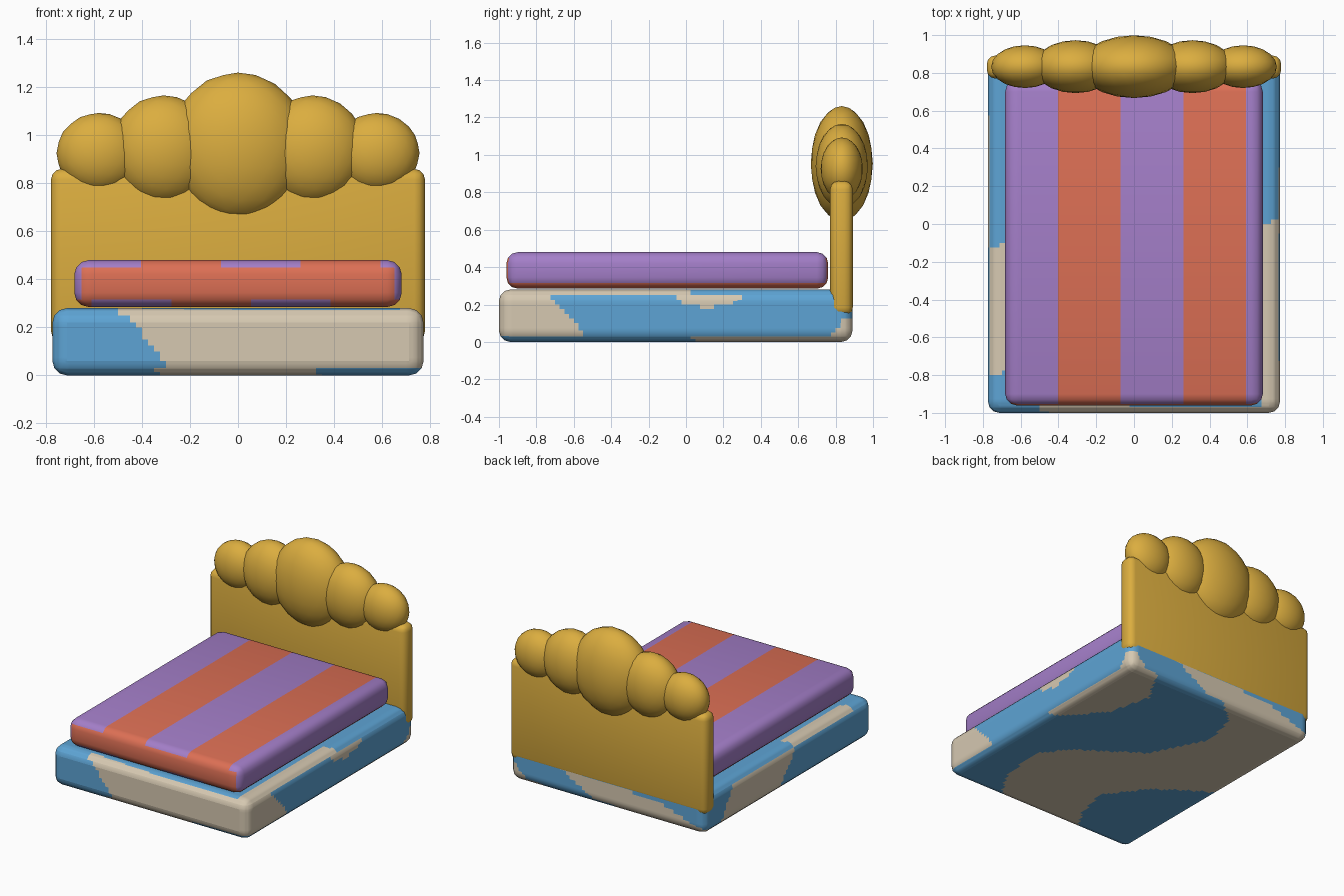
import bpy, bmesh, math
from mathutils import Vector

cube = bpy.data.objects.get("Cube")
if cube:
    bpy.data.objects.remove(cube, do_unlink=True)


def make_material(name, rgb):
    mat = bpy.data.materials.new(name)
    mat.use_nodes = True
    color = (*rgb, 1)
    mat.diffuse_color = color
    bsdf = mat.node_tree.nodes["Principled BSDF"]
    bsdf.inputs["Base Color"].default_value = color
    bsdf.inputs["Roughness"].default_value = 0.7
    return mat


gold = make_material("gold", (0.71, 0.42, 0.05))
blue = make_material("sky blue", (0.11, 0.37, 0.66))
beige = make_material("warm beige", (0.67, 0.58, 0.44))
purple = make_material("soft purple", (0.37, 0.21, 0.58))
coral = make_material("coral red", (0.72, 0.16, 0.09))


def finish(bm, name, materials):
    mesh = bpy.data.meshes.new(name)
    bm.to_mesh(mesh)
    bm.free()
    for mat in materials:
        mesh.materials.append(mat)
    obj = bpy.data.objects.new(name, mesh)
    bpy.context.scene.collection.objects.link(obj)
    bpy.ops.object.select_all(action="DESELECT")
    obj.select_set(True)
    bpy.context.view_layer.objects.active = obj
    bpy.ops.object.shade_smooth_by_angle(angle=math.radians(40))
    return obj


def rounded_box(low, high, radius):
    low, high = Vector(low), Vector(high)
    bm = bmesh.new()
    bmesh.ops.create_cube(bm, size=1)
    for v in bm.verts:
        v.co = (low + high) / 2 + v.co * (high - low)
    bmesh.ops.bevel(bm, geom=bm.edges[:], offset=radius, segments=3,
                    profile=0.5, affect="EDGES")
    return bm


def cut(bm, axis, positions):
    normal = Vector((0, 0, 0))
    normal[axis] = 1
    for p in positions:
        bmesh.ops.bisect_plane(bm, geom=bm.verts[:] + bm.edges[:] + bm.faces[:],
                               plane_co=normal * p, plane_no=normal)


def facing(face):
    # Rounded edges belong to top/bottom first, then the long sides
    weighted = [abs(n) * w for n, w in zip(face.normal, (1.05, 1, 1.1))]
    axis = weighted.index(max(weighted))
    return ("+" if face.normal[axis] > 0 else "-") + "xyz"[axis]


def inside(u, v, outline):
    hit = False
    for (u1, v1), (u2, v2) in zip(outline, outline[1:] + outline[:1]):
        if (v1 > v) != (v2 > v) and u < u1 + (v - v1) * (u2 - u1) / (v2 - v1):
            hit = not hit
    return hit


# Beige patches on each side of the blue bed base
patches = {
    "-y": [[(-.5, .3), (-.29, .03), (-.29, 0), (.9, 0), (.9, .3)]],
    "+y": [[(.9, 0), (.6, 0), (.74, .14), (.9, .16)],
           [(.4, .2), (.05, 0), (-.9, 0), (-.75, .04), (-.4, .15)]],
    "+x": [[(-1.1, .3), (-.75, .28), (-.53, .03), (-1.1, 0)],
           [(-.1, .26), (0, .2), (.12, .18), (.28, .22), (.33, .26)],
           [(.77, .02), (.84, .12), (.95, .17), (.95, 0)]],
    "-x": [[(.54, .3), (.72, 0), (.06, 0), (-.18, .3)]],
    "+z": [[(-.9, -.87), (-.68, -.78), (-.68, -.1), (-.9, -.18)],
           [(.68, 0), (.68, -.97), (.1, -.97), (-.5, -.94), (-.5, -1.1),
            (.9, -1.1), (.9, .06)]],
    "-z": [[(.9, 0), (.74, .04), (.49, .32), (.41, .64), (.58, .95), (.9, .95)],
           [(.05, .95), (-.2, .74), (-.26, .48), (-.07, .08), (.32, -.19),
            (.51, -.39), (.47, -.75), (.24, -1.1), (-.42, -1.1), (-.23, -.81),
            (-.17, -.56), (-.38, -.28), (-.66, -.08), (-.9, 0), (-.9, .95)]],
}

# Bed base: rounded slab, cut finely so patches can be painted on its faces
bm = rounded_box((-.773, -1, 0), (.773, .89, .28), .06)
step = .025
for axis, reach in enumerate((30, 40, 11)):
    start = 0 if axis == 2 else -reach
    cut(bm, axis, [i * step for i in range(start, reach + 1)])
bm.normal_update()
for face in bm.faces:
    side = facing(face)
    center = face.calc_center_median()
    u, v = [c for c, letter in zip(center, "xyz") if letter != side[1]]
    face.material_index = int(any(inside(u, v, p) for p in patches[side]))
finish(bm, "bed_base", [blue, beige])

# Mattress: lengthwise stripes above and below, plain sides
width = .332
first = {"+z": -.735, "-z": -.61}
bm = rounded_box((-.682, -.96, .285), (.682, .76, .48), .06)
for x in first.values():
    cut(bm, 0, [x + i * width for i in range(5)])
bm.normal_update()
for face in bm.faces:
    side = facing(face)
    if side in first:
        x = face.calc_center_median().x
        face.material_index = math.floor((x - first[side]) / width) % 2
    else:
        face.material_index = int(side[1] == "y")
finish(bm, "mattress", [purple, coral])

# Headboard panel
bm = rounded_box((-.779, .77, .14), (.779, .892, .86), .045)
finish(bm, "headboard", [gold])


# Row of puffy cushions along the top of the headboard
def cushion(name, x, z, radii):
    bm = bmesh.new()
    bmesh.ops.create_icosphere(bm, subdivisions=3, radius=1)
    for v in bm.verts:
        v.co = Vector((x, .833, z)) + v.co * Vector(radii)
    for face in bm.faces:
        face.smooth = True
    finish(bm, name, [gold])


cushion("middle_cushion", 0, .953, (.29, .166, .308))
for label, sign in (("left", 1), ("right", -1)):
    cushion(label + "_inner_cushion", sign * .31, .94, (.22, .14, .226))
    cushion(label + "_outer_cushion", sign * .578, .926, (.178, .113, .167))
